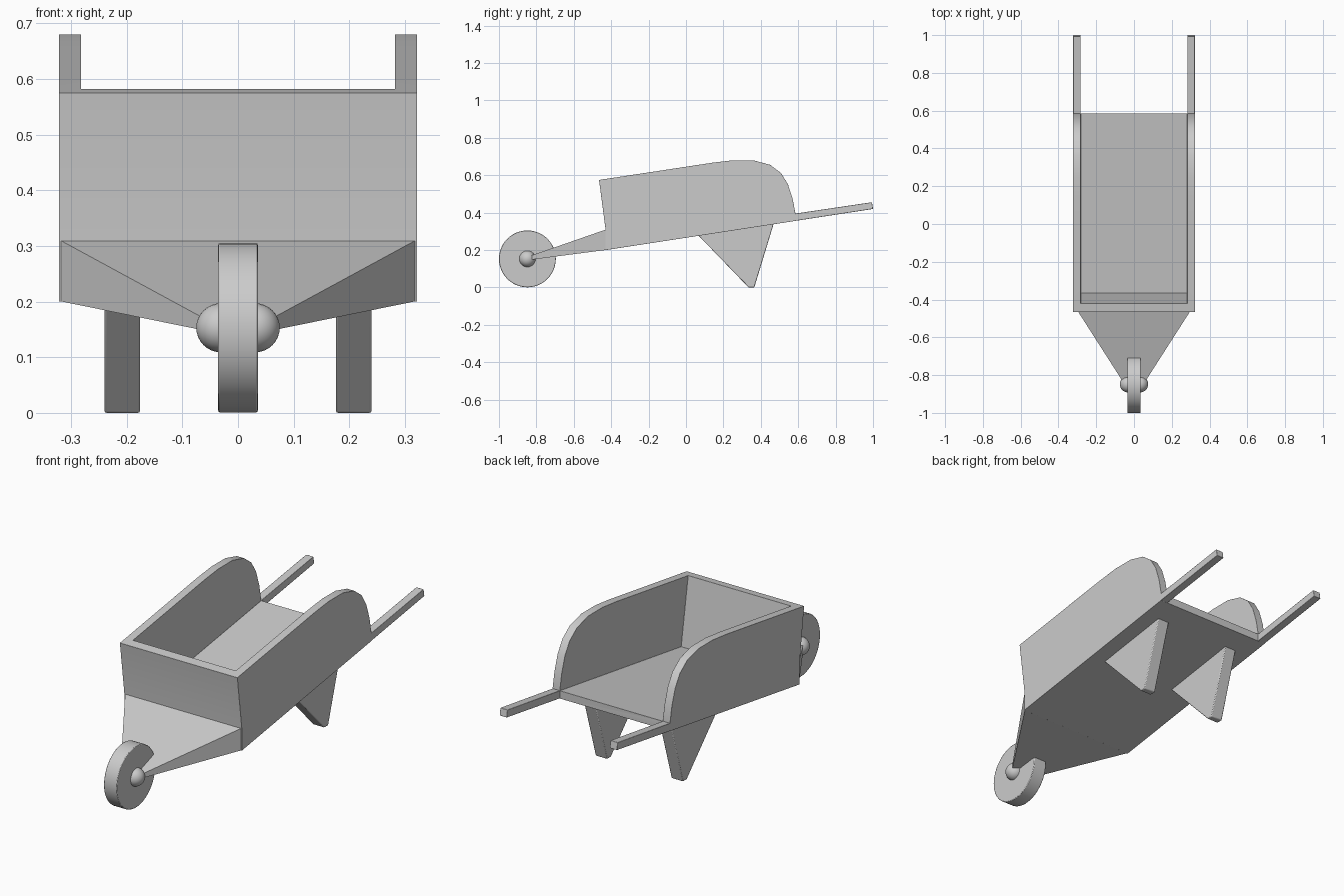
import bpy, bmesh, math

if "Cube" in bpy.data.objects:
    bpy.data.objects.remove(bpy.data.objects["Cube"])

grey = bpy.data.materials.new("light grey")
grey.diffuse_color = (0.6, 0.6, 0.6, 1)
grey.use_nodes = True
grey.node_tree.nodes["Principled BSDF"].inputs["Base Color"].default_value = grey.diffuse_color


def finish(obj, bevel=0.0):
    """Material, small edge bevel and sharp-edged smooth shading."""
    if not obj.data.materials:
        obj.data.materials.append(grey)
    bpy.ops.object.select_all(action='DESELECT')
    obj.select_set(True)
    bpy.context.view_layer.objects.active = obj
    if bevel:
        m = obj.modifiers.new("edge_bevel", 'BEVEL')
        m.width = bevel
        m.segments = 2
        m.limit_method = 'ANGLE'
        m.angle_limit = math.radians(35)
    bpy.ops.object.shade_smooth_by_angle(angle=math.radians(30))
    return obj


def new_object(name, bm):
    bmesh.ops.recalc_face_normals(bm, faces=bm.faces)
    mesh = bpy.data.meshes.new(name)
    bm.to_mesh(mesh)
    bm.free()
    obj = bpy.data.objects.new(name, mesh)
    bpy.context.collection.objects.link(obj)
    return obj


def side_profile(name, points, x0, x1):
    """Extrude a (y, z) outline from x0 to x1."""
    bm = bmesh.new()
    face = bm.faces.new([bm.verts.new((x0, y, z)) for y, z in points])
    ext = bmesh.ops.extrude_face_region(bm, geom=[face])
    moved = [v for v in ext["geom"] if isinstance(v, bmesh.types.BMVert)]
    bmesh.ops.translate(bm, verts=moved, vec=(x1 - x0, 0, 0))
    return new_object(name, bm)


# Tray: full-width side outline, hollowed by a cutter open to the top and rear
tray = side_profile("tray", [
    (-0.43, 0.20), (0.585, 0.356), (0.585, 0.395), (0.57, 0.475),
    (0.545, 0.552), (0.508, 0.612), (0.45, 0.656), (0.36, 0.68),
    (0.25, 0.68), (0.14, 0.667), (-0.465, 0.575), (-0.43, 0.31)], -0.322, 0.322)
cutter = side_profile("tray_cutter", [
    (-0.365, 0.25), (0.70, 0.412), (0.70, 0.85), (-0.464, 0.85)], -0.282, 0.282)
cutter.hide_render = True
cut = tray.modifiers.new("hollow", 'BOOLEAN')
cut.operation = 'DIFFERENCE'
cut.solver = 'EXACT'
cut.object = cutter
bpy.context.view_layer.objects.active = tray
bpy.ops.object.modifier_apply(modifier=cut.name)
bpy.data.objects.remove(cutter)
finish(tray, 0.003)

# Tapered nose running from the tray down to the axle
bm = bmesh.new()
rings = []
for y, half, low, high in ((-0.425, 0.321, 0.201, 0.311), (-0.825, 0.065, 0.149, 0.172)):
    rings.append([bm.verts.new((x, y, z)) for x, z in
                  ((-half, low), (half, low), (half, high), (-half, high))])
for i in range(4):
    j = (i + 1) % 4
    bm.faces.new((rings[0][i], rings[0][j], rings[1][j], rings[1][i]))
for ring in rings:
    bm.faces.new(ring)
finish(new_object("nose", bm))

# Handles and legs, one of each per side
for side, label in ((-1, "left"), (1, "right")):
    handle = side_profile(label + "_handle", [
        (0.57, 0.354), (1.0, 0.42), (0.994, 0.456), (0.57, 0.393)],
        side * 0.282, side * 0.322)
    finish(handle, 0.002)
    leg = side_profile(label + "_leg", [
        (0.06, 0.285), (0.335, 0.0), (0.365, 0.0), (0.47, 0.345)],
        side * 0.176, side * 0.24)
    finish(leg, 0.004)

# Wheel
AXLE = (0, -0.848, 0.153)
bpy.ops.mesh.primitive_cylinder_add(vertices=48, radius=0.152, depth=0.071,
                                    location=AXLE, rotation=(0, math.pi / 2, 0))
wheel = bpy.context.object
wheel.name = "wheel"
finish(wheel, 0.003)

# Rounded hub caps on both sides of the wheel
for side, label in ((-1, "left"), (1, "right")):
    bpy.ops.mesh.primitive_uv_sphere_add(
        segments=24, ring_count=16, radius=0.044,
        location=(side * 0.031, AXLE[1], AXLE[2]), rotation=(0, math.pi / 2, 0))
    cap = bpy.context.object
    cap.name = label + "_hub_cap"
    finish(cap)
